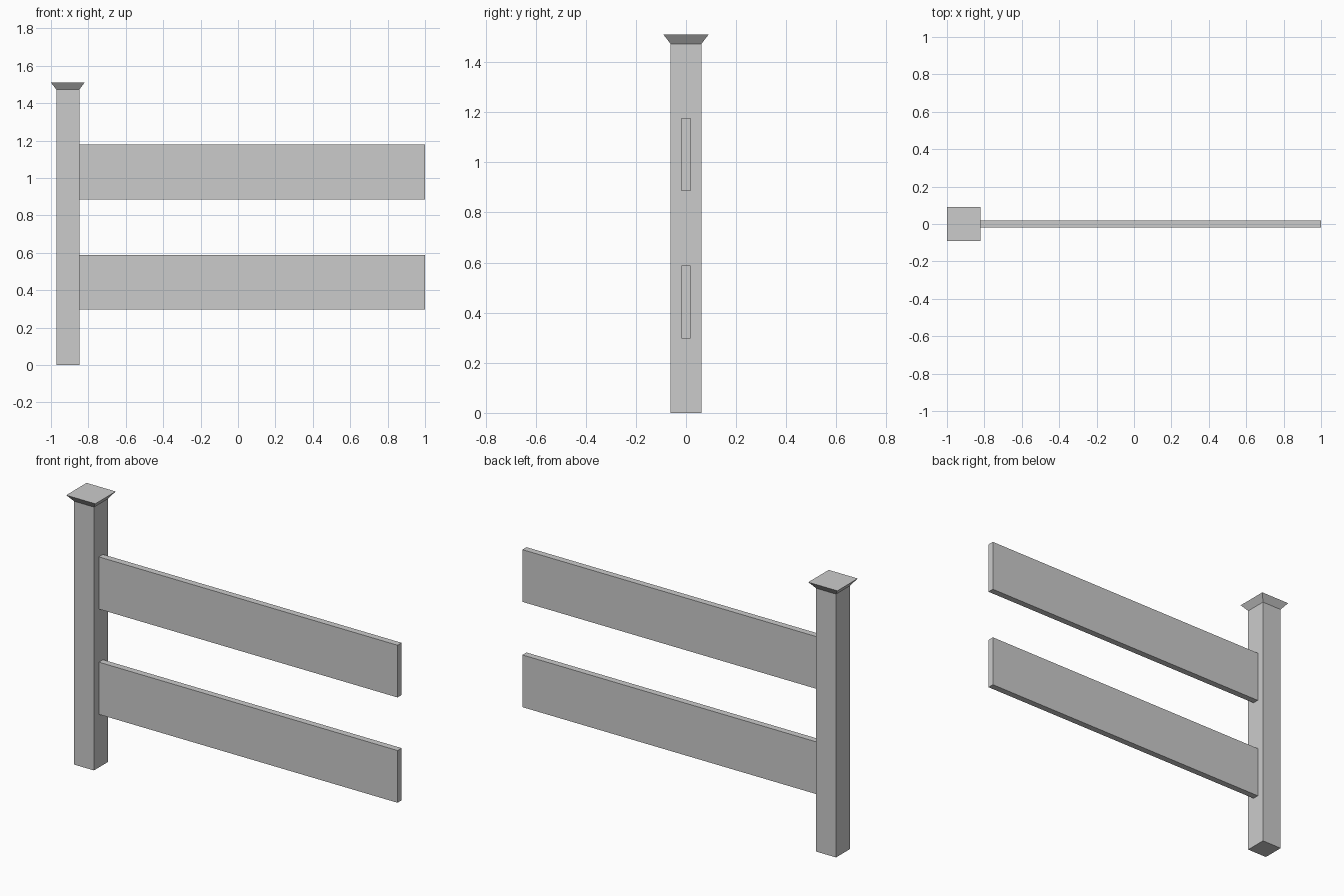
import bpy, bmesh

if "Cube" in bpy.data.objects:
    bpy.data.objects.remove(bpy.data.objects["Cube"])

POST_X, POST_HALF = -0.91, 0.0615
CAP_HALF, CAP_Z, TOP_Z = 0.09, 1.473, 1.51
RAIL_HALF_Y = 0.018


def block(name, x0, x1, half_y, z0, z1, top_scale=1.0):
    """Box between the given limits; top_scale flares the upper face."""
    bm = bmesh.new()
    bmesh.ops.create_cube(bm, size=1)
    for v in bm.verts:
        s = top_scale if v.co.z > 0 else 1.0
        v.co.x *= (x1 - x0) * s
        v.co.y *= 2 * half_y * s
        v.co.z = (v.co.z + 0.5) * (z1 - z0)
    mesh = bpy.data.meshes.new(name)
    bm.to_mesh(mesh)
    bm.free()
    obj = bpy.data.objects.new(name, mesh)
    obj.location = ((x0 + x1) / 2, 0, z0)
    bpy.context.collection.objects.link(obj)
    return obj


# Square post with a flared, flat-topped cap
left, right = POST_X - POST_HALF, POST_X + POST_HALF
block("post", left, right, POST_HALF, 0, CAP_Z)
block("post_cap", left, right, POST_HALF, CAP_Z, TOP_Z, CAP_HALF / POST_HALF)

# Two boards butting against the post
for name, z0, z1 in (("lower_rail", 0.297, 0.589), ("upper_rail", 0.886, 1.178)):
    block(name, right, 1.0, RAIL_HALF_Y, z0, z1)
